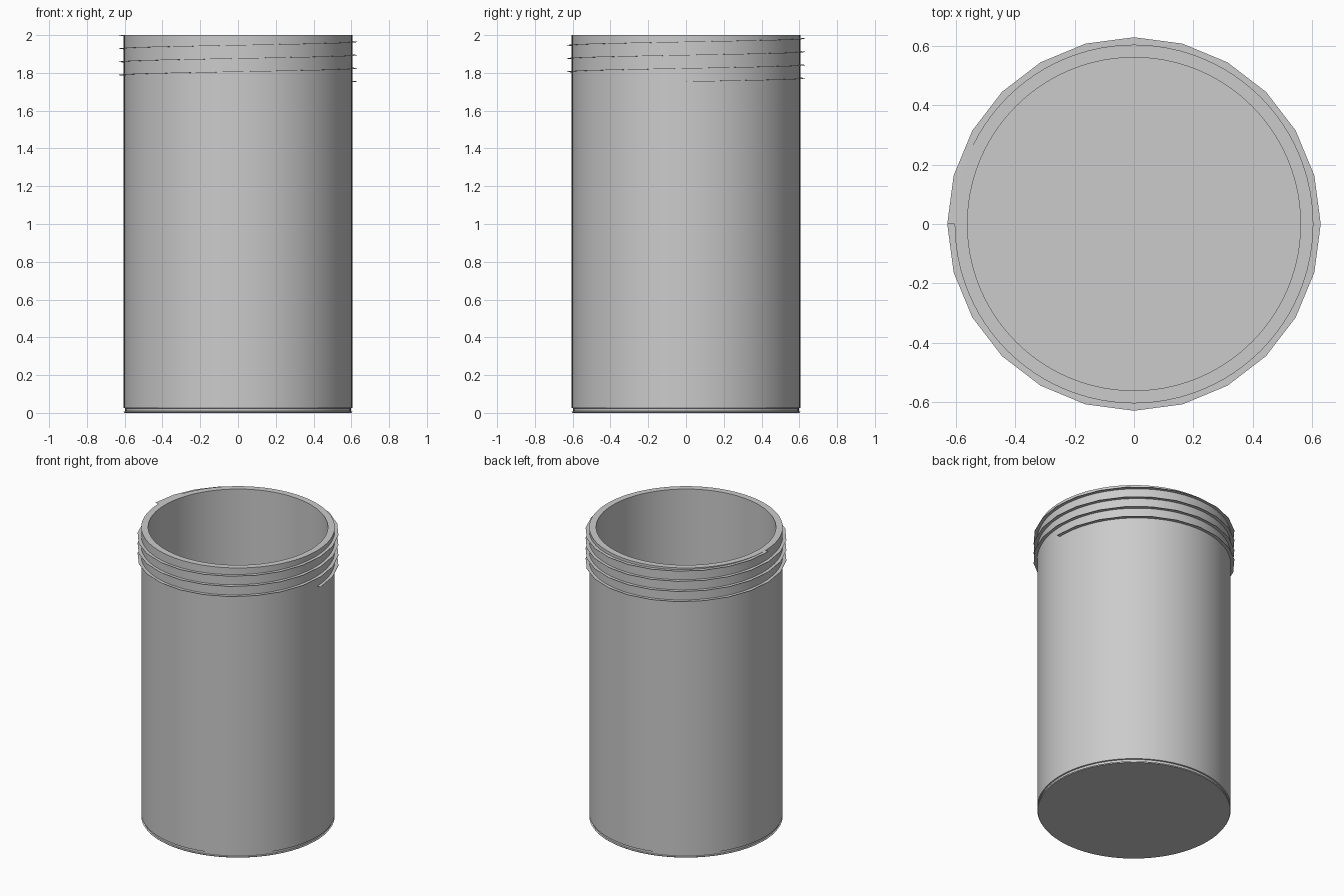
import bpy, bmesh
from math import cos, sin, tau, radians

cube = bpy.data.objects.get("Cube")
if cube:
    bpy.data.objects.remove(cube, do_unlink=True)

grey = bpy.data.materials.new("plain grey")
grey.use_nodes = True
colour = (0.6, 0.6, 0.6, 1)
grey.diffuse_color = colour
grey.node_tree.nodes["Principled BSDF"].inputs["Base Color"].default_value = colour


def finish(bm, name):
    bmesh.ops.recalc_face_normals(bm, faces=bm.faces[:])
    mesh = bpy.data.meshes.new(name)
    bm.to_mesh(mesh)
    bm.free()
    mesh.materials.append(grey)
    obj = bpy.data.objects.new(name, mesh)
    bpy.context.collection.objects.link(obj)
    return obj


def lathe(name, profile, sides):
    """Turn an (r, z) profile round the z axis; both ends lie on the axis."""
    bm = bmesh.new()
    verts = [bm.verts.new((r, 0, z)) for r, z in profile]
    edges = [bm.edges.new(pair) for pair in zip(verts, verts[1:])]
    bmesh.ops.spin(bm, geom=verts + edges, cent=(0, 0, 0), axis=(0, 0, 1),
                   angle=tau, steps=sides)
    bmesh.ops.remove_doubles(bm, verts=bm.verts[:], dist=0.0005)
    return finish(bm, name)


def helix(name, section, start_z, pitch, turns, sides):
    """Sweep an (r, z) section up a right-handed helix and cap the ends."""
    bm = bmesh.new()
    rings = []
    for i in range(int(turns * sides) + 1):
        a, z = tau * i / sides, start_z + pitch * i / sides
        rings.append([bm.verts.new((r * cos(a), r * sin(a), z + dz))
                      for r, dz in section])
    n = len(section)
    for low, high in zip(rings, rings[1:]):
        for j in range(n):
            k = (j + 1) % n
            bm.faces.new((low[j], low[k], high[k], high[j]))
    bm.faces.new(rings[0])
    bm.faces.new(rings[-1])
    return finish(bm, name)


# Hollow cup: base, shallow groove near the foot, outer wall, rim, inner wall, floor
outer, inner, height, floor = 0.605, 0.562, 2.0, 0.03
cup = lathe("cup_body", [
    (0, 0), (outer - 0.004, 0), (outer, 0.006),
    (outer - 0.008, 0.009), (outer - 0.008, 0.024), (outer, 0.026),
    (outer, height), (inner, height), (inner, floor), (0, floor)], 96)
bpy.context.view_layer.objects.active = cup
cup.select_set(True)
bpy.ops.object.shade_smooth_by_angle(angle=radians(30))
cup.select_set(False)

# Thin screw thread winding up the neck to the rim
helix("screw_thread",
      [(0.6, -0.002), (0.63, -0.002), (0.63, 0), (0.6, 0)],
      start_z=1.755, pitch=0.07, turns=3.5, sides=24)
